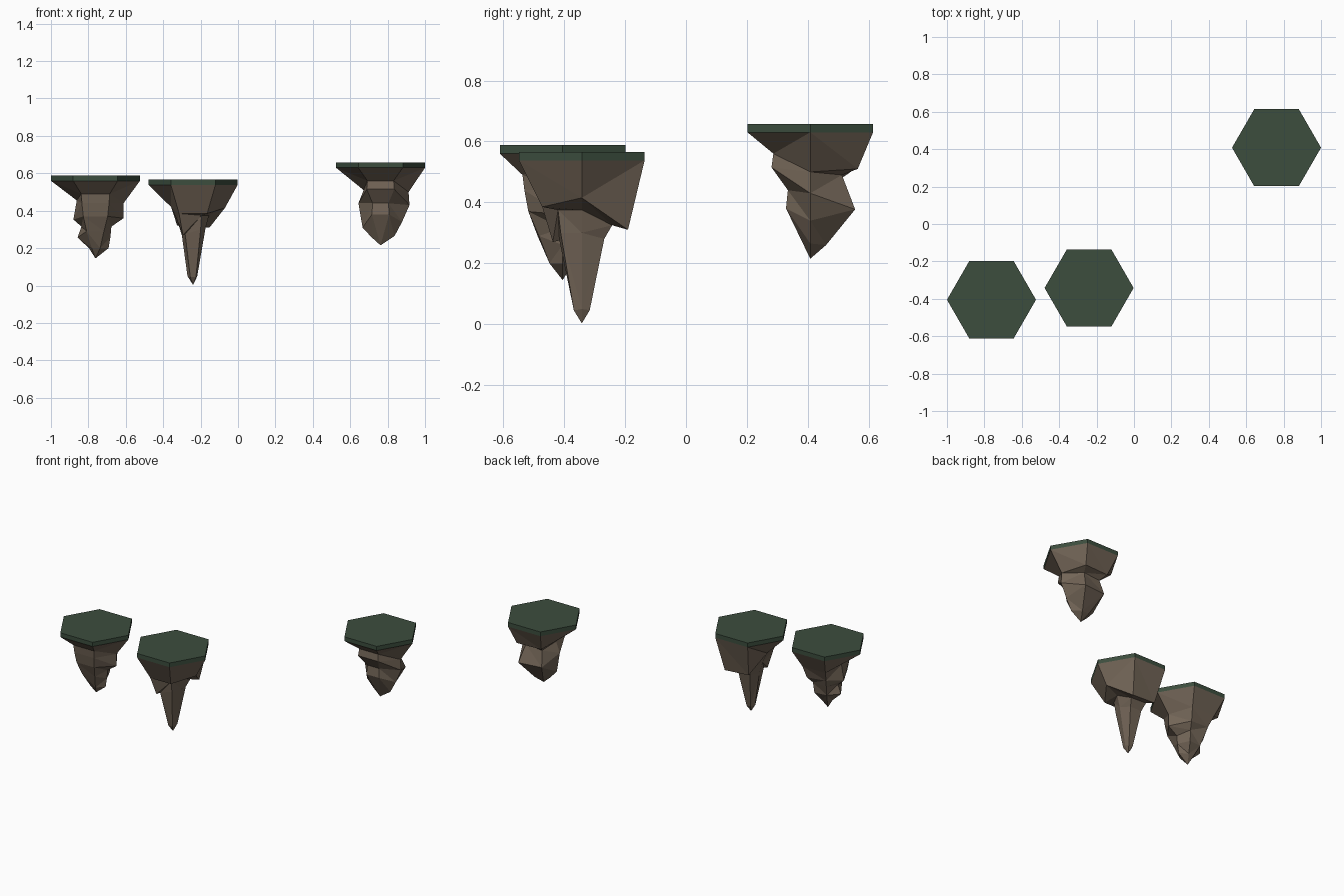
import bpy, bmesh
from math import cos, sin, radians

if "Cube" in bpy.data.objects:
    bpy.data.objects.remove(bpy.data.objects["Cube"])

R = 0.238       # hexagon radius
CAP = 0.028     # grass slab thickness


def material(name, rgb):
    m = bpy.data.materials.new(name)
    m.diffuse_color = (*rgb, 1)
    m.use_nodes = True
    m.node_tree.nodes["Principled BSDF"].inputs["Base Color"].default_value = m.diffuse_color
    return m


GRASS = material("grass", (0.045, 0.075, 0.048))
ROCK = material("rock", (0.17, 0.13, 0.095))


def loft(name, rings, mat, tip=None):
    """Skin six-sided rings from top to bottom, ending in a face or a tip."""
    bm = bmesh.new()
    rows = [[bm.verts.new(p) for p in ring] for ring in rings]
    bm.faces.new(rows[0])
    for a, b in zip(rows, rows[1:]):
        for i in range(6):
            j = (i + 1) % 6
            bm.faces.new((a[i], b[i], b[j], a[j]))
    if tip:
        t = bm.verts.new(tip)
        for i in range(6):
            bm.faces.new((rows[-1][i], t, rows[-1][(i + 1) % 6]))
    else:
        bm.faces.new(rows[-1][::-1])
    # planar cap stays whole, crooked rock facets become triangles
    bmesh.ops.triangulate(bm, faces=[f for f in bm.faces if len(f.verts) == 4])
    bmesh.ops.recalc_face_normals(bm, faces=bm.faces)
    me = bpy.data.meshes.new(name)
    bm.to_mesh(me)
    bm.free()
    me.materials.append(mat)
    bpy.context.collection.objects.link(bpy.data.objects.new(name, me))


def island(name, cx, cy, top, tip, columns):
    """columns: downward (radius, z) profile for each hexagon corner."""
    def ring(pts):
        return [(cx + r * cos(radians(60 * i)), cy + r * sin(radians(60 * i)), z)
                for i, (r, z) in enumerate(pts)]
    rim = ring([(R, top - CAP)] * 6)
    loft(name + "_grass_cap", [ring([(R, top)] * 6), rim], GRASS)
    loft(name + "_rock", [rim] + [ring(p) for p in zip(*columns)], ROCK, (cx, cy, tip))


# left island: stepped, knobbly rock
island("left_island", -0.762, -0.405, 0.588, 0.145, [
    [(.15, .44), (.15, .36), (.085, .315), (.08, .26), (.07, .20)],
    [(.17, .45), (.14, .37), (.10, .33), (.09, .26), (.04, .20)],
    [(.17, .45), (.13, .38), (.11, .33), (.08, .26), (.04, .20)],
    [(.10, .455), (.118, .353), (.075, .315), (.096, .257), (.035, .20)],
    [(.152, .49), (.145, .44), (.13, .37), (.095, .29), (.04, .20)],
    [(.152, .49), (.145, .44), (.13, .37), (.09, .29), (.05, .20)],
])

# middle island: broad shoulder over a long spike
island("middle_island", -0.24, -0.342, 0.566, 0.003, [
    [(.17, .415), (.085, .375), (.065, .30), (.022, .05)],
    [(.175, .31), (.115, .325), (.085, .28), (.03, .046)],
    [(.17, .32), (.115, .33), (.085, .28), (.03, .046)],
    [(.118, .42), (.085, .35), (.06, .267), (.03, .05)],
    [(.15, .385), (.11, .27), (.085, .275), (.03, .045)],
    [(.15, .385), (.09, .375), (.08, .30), (.03, .045)],
])

# right island: pinched waist with a bulge towards the back
island("right_island", 0.762, 0.408, 0.658, 0.215, [
    [(.15, .50), (.155, .43), (.115, .34), (.075, .265)],
    [(.18, .51), (.12, .49), (.17, .377), (.06, .26)],
    [(.17, .51), (.12, .48), (.15, .38), (.05, .26)],
    [(.09, .51), (.118, .44), (.096, .31), (.05, .26)],
    [(.14, .56), (.147, .515), (.085, .44), (.092, .38)],
    [(.14, .56), (.147, .515), (.085, .44), (.092, .38)],
])
